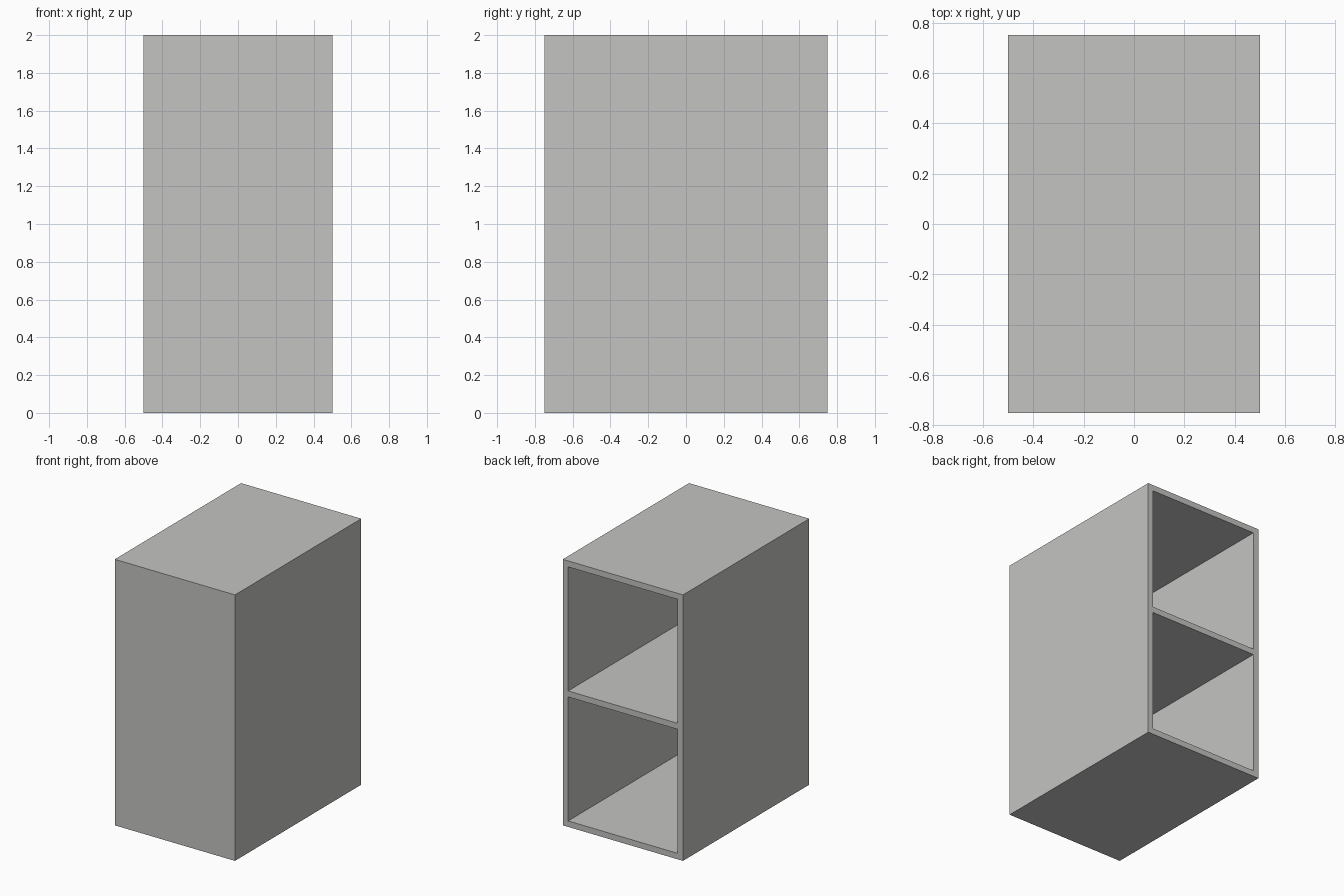
import bpy, bmesh
from mathutils import Vector

if "Cube" in bpy.data.objects:
    bpy.data.objects.remove(bpy.data.objects["Cube"])

W, D, H = 1.0, 1.5, 2.0   # outer size
T = 0.045                 # panel thickness

grey = bpy.data.materials.new("light_grey")
grey.diffuse_color = (0.55, 0.55, 0.54, 1)
grey.use_nodes = True
grey.node_tree.nodes["Principled BSDF"].inputs["Base Color"].default_value = grey.diffuse_color

# Solid outer block standing on the ground
bm = bmesh.new()
bmesh.ops.create_cube(bm, size=1)
for v in bm.verts:
    v.co = Vector((v.co.x * W, v.co.y * D, (v.co.z + 0.5) * H))


# Cut lines that outline the walls and the middle shelf
def cut(co, normal):
    geom = bm.verts[:] + bm.edges[:] + bm.faces[:]
    bmesh.ops.bisect_plane(bm, geom=geom, plane_co=co, plane_no=normal)


for x in (-W / 2 + T, W / 2 - T):
    cut((x, 0, 0), (1, 0, 0))
for z in (T, H / 2 - T / 2, H / 2 + T / 2, H - T):
    cut((0, 0, z), (0, 0, 1))


# Two compartments pushed in from the open back
def is_opening(f):
    c = f.calc_center_median()
    return (c.y > D / 2 - 1e-4 and abs(c.x) < W / 2 - T
            and T < c.z < H - T and abs(c.z - H / 2) > T)


bm.normal_update()
openings = [f for f in bm.faces if is_opening(f)]
pushed = bmesh.ops.extrude_discrete_faces(bm, faces=openings)["faces"]
for f in pushed:
    for v in f.verts:
        v.co.y = -D / 2 + T
bmesh.ops.recalc_face_normals(bm, faces=bm.faces[:])

mesh = bpy.data.meshes.new("cabinet")
bm.to_mesh(mesh)
bm.free()
mesh.materials.append(grey)
cabinet = bpy.data.objects.new("open_back_cabinet", mesh)
bpy.context.collection.objects.link(cabinet)
